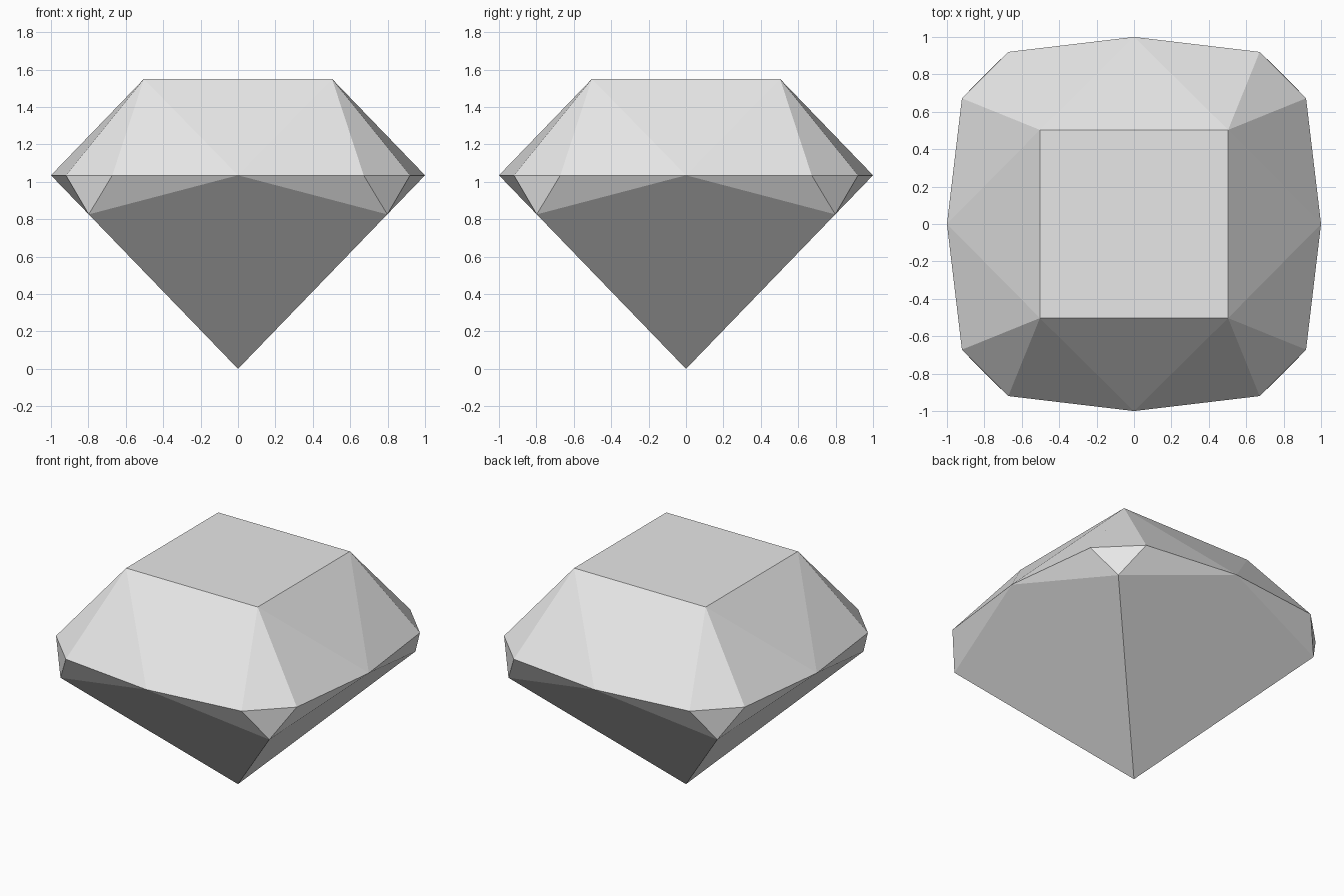
import bpy
import bmesh
from math import pi
from mathutils import Matrix, Vector

cube = bpy.data.objects.get("Cube")
if cube:
    bpy.data.objects.remove(cube, do_unlink=True)

# Main proportions of the cut stone
GIRDLE_Z = 1.035
TABLE_Z = 1.55
TABLE = 0.503
LOWER = 0.798

# Single flat colour
grey = bpy.data.materials.new("pale grey")
grey.use_nodes = True
colour = (0.8, 0.8, 0.8, 1)
grey.diffuse_color = colour
grey.node_tree.nodes["Principled BSDF"].inputs["Base Color"].default_value = colour

# Key points of one quarter, facing the front
points = {
    "culet": Vector((0, 0, 0)),
    "mid": Vector((0, -1, GIRDLE_Z)),
    "girdle_a": Vector((0.672, -0.92, GIRDLE_Z)),
    "girdle_b": Vector((0.92, -0.672, GIRDLE_Z)),
    "next_mid": Vector((1, 0, GIRDLE_Z)),
    "table": Vector((TABLE, -TABLE, TABLE_Z)),
    "table_prev": Vector((-TABLE, -TABLE, TABLE_Z)),
    "lower": Vector((LOWER, -LOWER, LOWER * GIRDLE_Z)),
    "lower_prev": Vector((-LOWER, -LOWER, LOWER * GIRDLE_Z)),
}

facets = [
    # Crown
    ("table_prev", "mid", "table"),
    ("table", "mid", "girdle_a"),
    ("table", "girdle_a", "girdle_b"),
    ("table", "girdle_b", "next_mid"),
    # Pavilion
    ("mid", "lower", "girdle_a"),
    ("girdle_a", "lower", "girdle_b"),
    ("girdle_b", "lower", "next_mid"),
    ("culet", "lower", "mid", "lower_prev"),
]

bm = bmesh.new()
table_corners = []
for quarter in range(4):
    turn = Matrix.Rotation(quarter * pi / 2, 3, "Z")
    verts = {name: bm.verts.new(turn @ p) for name, p in points.items()}
    for names in facets:
        bm.faces.new([verts[n] for n in names])
    table_corners.append(verts["table"])

# Flat table on top, then weld the quarters
bm.faces.new(table_corners)
bmesh.ops.remove_doubles(bm, verts=bm.verts, dist=0.0005)
bmesh.ops.recalc_face_normals(bm, faces=bm.faces)

mesh = bpy.data.meshes.new("faceted_gem")
bm.to_mesh(mesh)
bm.free()
mesh.materials.append(grey)
gem = bpy.data.objects.new("faceted_gem", mesh)
bpy.context.collection.objects.link(gem)
